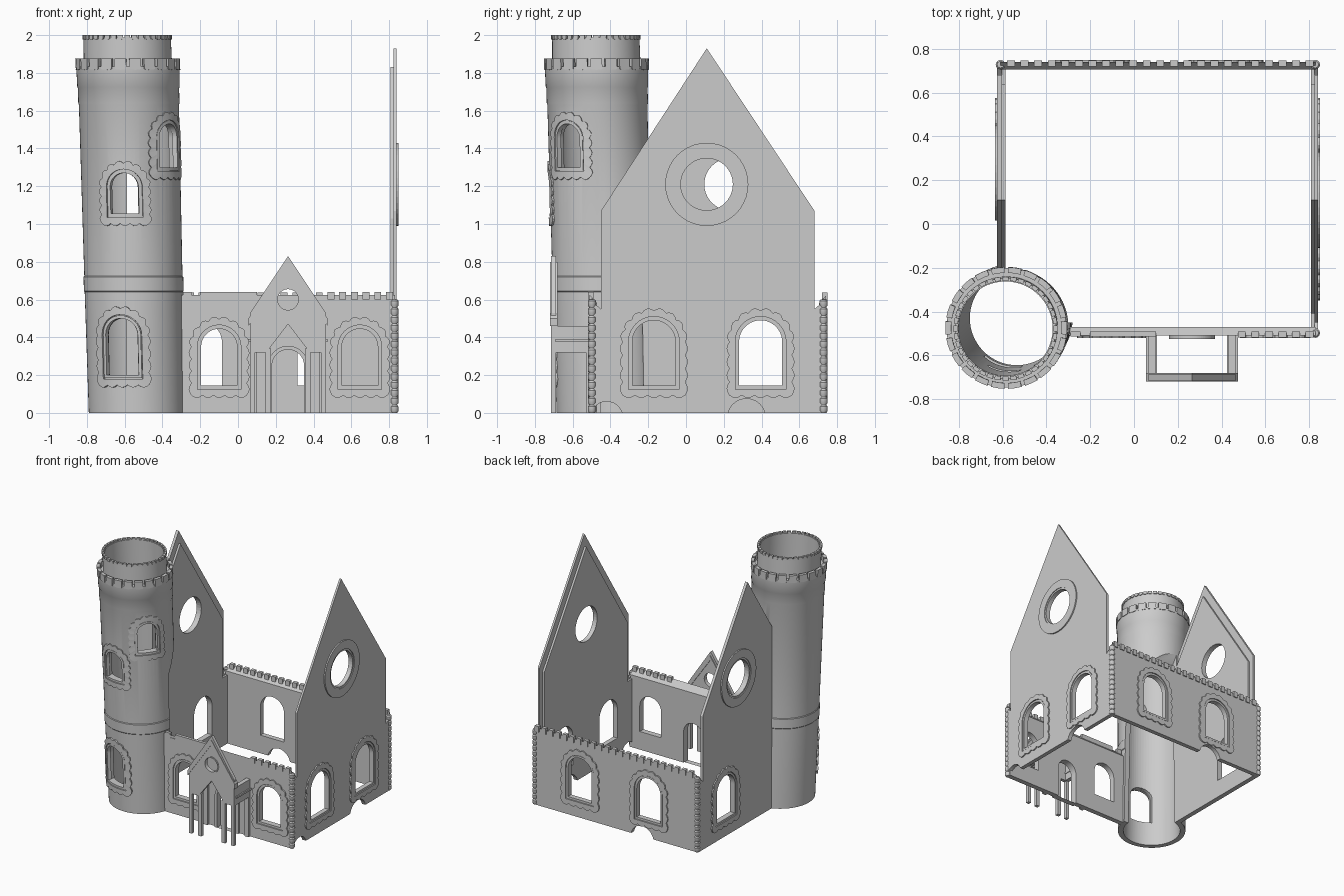
import bpy, bmesh, math
from mathutils import Vector

if "Cube" in bpy.data.objects:
    bpy.data.objects.remove(bpy.data.objects["Cube"], do_unlink=True)

stone = bpy.data.materials.new("grey stone")
stone.use_nodes = True
stone.diffuse_color = (0.6, 0.6, 0.6, 1)
stone.node_tree.nodes["Principled BSDF"].inputs["Base Color"].default_value = (0.6, 0.6, 0.6, 1)


def finish(name, bm, smooth=False):
    bmesh.ops.recalc_face_normals(bm, faces=bm.faces)
    me = bpy.data.meshes.new(name)
    bm.to_mesh(me)
    bm.free()
    me.materials.append(stone)
    ob = bpy.data.objects.new(name, me)
    bpy.context.collection.objects.link(ob)
    if smooth:
        smooth_edges(ob)
    return ob


def select(ob):
    bpy.ops.object.select_all(action='DESELECT')
    bpy.context.view_layer.objects.active = ob
    ob.select_set(True)


def smooth_edges(ob):
    select(ob)
    bpy.ops.object.shade_smooth_by_angle(angle=math.radians(35))


# Prism of a flat outline (u, v), placed by a mapping (u, v, depth) -> xyz
def slab(name, outline, place, d0, d1):
    bm = bmesh.new()
    a, b = [[bm.verts.new(place(u, v, d)) for u, v in outline] for d in (d0, d1)]
    bm.faces.new(a)
    bm.faces.new(b[::-1])
    for i in range(len(a)):
        bm.faces.new((a[i - 1], b[i - 1], b[i], a[i]))
    return finish(name, bm)


# Flat band between two matching outlines
def band(name, outer, inner, place, d0, d1):
    bm = bmesh.new()
    loops = [[bm.verts.new(place(u, v, d)) for u, v in o]
             for o, d in ((outer, d0), (outer, d1), (inner, d1), (inner, d0))]
    for k in range(4):
        a, b = loops[k - 1], loops[k]
        for i in range(len(a)):
            bm.faces.new((a[i - 1], a[i], b[i], b[i - 1]))
    return finish(name, bm)


# Closed radius/height profile turned about a (possibly leaning) axis
def lathe(name, profile, centre, segs):
    bm = bmesh.new()
    rings = []
    for r, z in profile:
        cx, cy = centre(z)
        rings.append([bm.verts.new((cx + r * math.cos(math.tau * i / segs),
                                    cy + r * math.sin(math.tau * i / segs), z)) for i in range(segs)])
    for k in range(len(rings)):
        a, b = rings[k - 1], rings[k]
        for i in range(segs):
            bm.faces.new((a[i - 1], a[i], b[i], b[i - 1]))
    return finish(name, bm, True)


def cut(ob, cutter):
    m = ob.modifiers.new("cut", 'BOOLEAN')
    m.operation, m.solver, m.object = 'DIFFERENCE', 'EXACT', cutter
    select(ob)
    bpy.ops.object.modifier_apply(modifier="cut")
    bpy.data.objects.remove(cutter, do_unlink=True)


def box(x0, x1, z0, z1):
    return [(x0, z0), (x1, z0), (x1, z1), (x0, z1)]


def circle(cx, cz, r, n=40):
    return [(cx + r * math.cos(math.tau * i / n), cz + r * math.sin(math.tau * i / n)) for i in range(n)]


# Round-topped outline, grown outward by off, with optional scallops
def arch(cx, hw, z0, z1, off=0.0, bump=0.0):
    pts, zc = [], z1 - hw
    for i in range(84):
        o = off + bump * abs(math.sin(math.pi * i / 4))
        w = hw + o
        if i < 16:
            p = (-w, z0 - off + (zc - z0 + off) * i / 16)
        elif i < 48:
            a = math.pi * (1 - (i - 16) / 32)
            p = (w * math.cos(a), zc + w * math.sin(a))
        elif i < 64:
            p = (w, zc - (zc - z0 + off) * (i - 48) / 16)
        else:
            p = ((hw + off) * (1 - (i - 64) / 10), z0 - o)
        pts.append((cx + p[0], p[1]))
    return pts


def window(name, wall, cx, hw, z0, z1, place, cut_place=None, depths=(-0.08, 0.05)):
    cut(wall, slab("cutter", arch(0 if cut_place else cx, hw, z0, z1), cut_place or place, *depths))
    band(name + "_trim", arch(cx, hw, z0, z1, 0.016), arch(cx, hw, z0, z1), place, -0.02, 0.006)
    band(name + "_scallops", arch(cx, hw, z0, z1, 0.052, 0.014),
         arch(cx, hw, z0, z1, 0.02), place, -0.01, 0.01)


def round_window(name, walls, cy, cz, place):
    for w in walls:
        cut(w, slab("cutter", circle(cy, cz, 0.138), place, -0.1, 0.1))
    band(name + "_ring", circle(cy, cz, 0.22), circle(cy, cz, 0.152), place, -0.01, 0.01)
    band(name + "_inner_ring", circle(cy, cz, 0.152), circle(cy, cz, 0.138), place, -0.02, 0.004)


def along_x(u, v, d): return (d, u, v)
def on_front(u, v, d): return (u, -0.51 - d, v)
def on_back(u, v, d): return (u, 0.74 + d, v)
def on_right(u, v, d): return (0.84 + d, u, v)
def on_left(u, v, d): return (-0.625 - d, u, v)


# Low front and back walls with tops sloping inward
front = slab("front_wall", [(-0.51, 0), (-0.47, 0), (-0.47, 0.58), (-0.51, 0.625)], along_x, -0.3, 0.83)
back = slab("back_wall", [(0.74, 0), (0.705, 0), (0.705, 0.58), (0.74, 0.62)], along_x, -0.61, 0.83)
slab("front_coping", box(-0.29, 0.1, 0.6, 0.64), on_front, -0.02, 0.004)
cut(bpy.data.objects["front_coping"], slab("cutter", box(-0.245, -0.2, 0.605, 0.7), on_front, -0.1, 0.1))
for i in range(23):
    x = -0.58 + i * 0.062
    slab("back_tooth", box(x, x + 0.036, 0.59, 0.637), on_back, -0.02, 0.008)
    if x > 0.44:
        slab("front_tooth", box(x, x + 0.036, 0.6, 0.64), on_front, -0.02, 0.008)
for cx in (-0.1, 0.645):
    window("front_window", front, cx, 0.095, 0.145, 0.445, on_front)
for cx in (-0.19, 0.42):
    window("back_window", back, cx, 0.105, 0.145, 0.48, on_back)
cut(back, slab("cutter", circle(-0.13, -0.02, 0.1), on_back, -0.1, 0.1))

# Gable end walls, with a thinner inner layer set in from the slopes
gable = [(-0.51, 0), (0.74, 0), (0.74, 0.6), (0.68, 0.55), (0.68, 1.07),
         (0.11, 1.93), (-0.45, 1.07), (-0.45, 0.55), (-0.51, 0.6)]
inner = [(-0.49, 0), (0.72, 0), (0.72, 0.55), (0.64, 0.55), (0.64, 1.03),
         (0.11, 1.83), (-0.41, 1.03), (-0.41, 0.55), (-0.49, 0.55)]
right = slab("right_gable", gable, along_x, 0.824, 0.84)
right_in = slab("right_gable_lining", inner, along_x, 0.808, 0.824)
left = slab("left_gable", gable, along_x, -0.625, -0.603)
left_in = slab("left_gable_lining", inner, along_x, -0.603, -0.587)
for w in (left, left_in):
    cut(w, slab("cutter", box(-0.8, -0.2, -0.2, 2.2), along_x, -0.8, -0.4))
for cy in (-0.17, 0.395):
    cut(right_in, slab("cutter", arch(cy, 0.114, 0.145, 0.49), on_right, -0.1, 0.1))
    window("right_window", right, cy, 0.114, 0.145, 0.49, on_right)
cut(left_in, slab("cutter", arch(0.395, 0.114, 0.145, 0.49), on_left, -0.1, 0.1))
window("left_window", left, 0.395, 0.114, 0.145, 0.49, on_left)
round_window("right_round_window", (right, right_in), 0.11, 1.21, on_right)
round_window("left_round_window", (left, left_in), 0.235, 1.21, on_left)
for w in (right, right_in):
    for cy, r in ((-0.42, 0.085), (0.32, 0.1)):
        cut(w, slab("cutter", circle(cy, -0.025, r), on_right, -0.1, 0.1))

# Stacked round corner stones
for cx, cy in ((0.828, -0.498), (0.828, 0.728), (-0.61, 0.728)):
    prof = [(0.001, 0)]
    for i in range(14):
        prof += [(0.015, 0.043 * i), (0.022, 0.043 * i + 0.01),
                 (0.022, 0.043 * i + 0.033), (0.015, 0.043 * i + 0.042)]
    lathe("corner_stones", prof + [(0.001, 0.602)], lambda z: (cx, cy), 12)


# Leaning hollow tower
def axis(z): return (-0.535 - 0.026 * z, -0.43 - 0.024 * z)


tower = lathe("tower", [(0.255, 0), (0.26, 0.64), (0.264, 0.645), (0.264, 0.72), (0.26, 0.725),
                        (0.265, 1.63), (0.268, 1.64), (0.268, 1.72), (0.271, 1.725), (0.274, 1.835),
                        (0.234, 1.835), (0.231, 1.988), (0.215, 1.988), (0.215, 0)], axis, 64)
# Opening toward the hall, under the slope of the roof
cut(tower, slab("cutter", [(-0.45, -0.1), (-0.45, 1.07), (0, 1.76), (0, -0.1)], along_x, -0.587, 0))


def on_tower(angle, radius):
    def curved(u, v, d):
        a, (cx, cy) = angle + u / radius, axis(v)
        return (cx + (radius + d) * math.cos(a), cy + (radius + d) * math.sin(a), v)

    def flat(u, v, d):
        cx, cy = axis(v)
        c, s = math.cos(angle), math.sin(angle)
        return (cx - u * s + d * c, cy + u * c + d * s, v)
    return curved, flat


for deg, hw, z0, z1 in ((-106, 0.088, 0.2, 0.5), (-98, 0.075, 1.055, 1.27), (-38, 0.075, 1.3, 1.53)):
    curved, flat = on_tower(math.radians(deg), 0.262)
    window("tower_window", tower, 0, hw, z0, z1, curved, flat, (0.1, 0.35))
smooth_edges(tower)

# Battlement blocks and the fine crown teeth above
for count, r, z0, z1, t in ((22, 0.272, 1.82, 1.876, 0.02), (40, 0.231, 1.98, 2.0, 0.012)):
    for i in range(count):
        curved, _ = on_tower(math.tau * i / count, r)
        w = math.pi * r / count * 0.78
        slab("battlement_block", [(-w, z0), (0, z0 - 0.004), (w, z0), (w, z1), (0, z1), (-w, z1)],
             curved, -t, 0.006)

# Doorway with arched surround
cut(front, slab("cutter", arch(0.265, 0.085, -0.05, 0.335), on_front, -0.1, 0.1))
slab_outer, slab_inner = arch(0.265, 0.085, 0.02, 0.335, 0.02), arch(0.265, 0.085, 0, 0.335)
band("door_surround", slab_outer, slab_inner, on_front, -0.03, 0.015)

# Porch: pointed front panel, thin posts and side beams
panel = slab("porch_gable", [(0.065, 0.32), (0.15, 0.32), (0.265, 0.47), (0.38, 0.32), (0.465, 0.32),
                             (0.465, 0.53), (0.265, 0.83), (0.065, 0.53)], on_front, 0.178, 0.205)
cut(panel, slab("cutter", circle(0.265, 0.6, 0.055), on_front, 0.1, 0.3))
band("porch_round_trim", circle(0.265, 0.6, 0.065), circle(0.265, 0.6, 0.055), on_front, 0.18, 0.21)
for side in (-1, 1):
    def mirror(u, v, d): return (0.265 + side * u, -0.51 - d, v)
    slab("porch_outer_post", box(0.175, 0.2, 0, 0.33), mirror, 0.178, 0.205)
    slab("porch_inner_post", box(0.09, 0.12, 0, 0.34), mirror, 0.178, 0.205)
    slab("porch_side_beam", box(0.165, 0.2, 0.32, 0.46), mirror, -0.005, 0.18)
    slab("porch_eave", box(0.16, 0.21, 0.375, 0.39), mirror, 0, 0.18)
    slab("porch_wall_post", box(0.165, 0.2, 0, 0.33), mirror, -0.005, 0.02)
    slab("porch_wall_rake", [(0, 0.8), (0.21, 0.5), (0.21, 0.46), (0, 0.76)], mirror, 0.17, 0.21)
